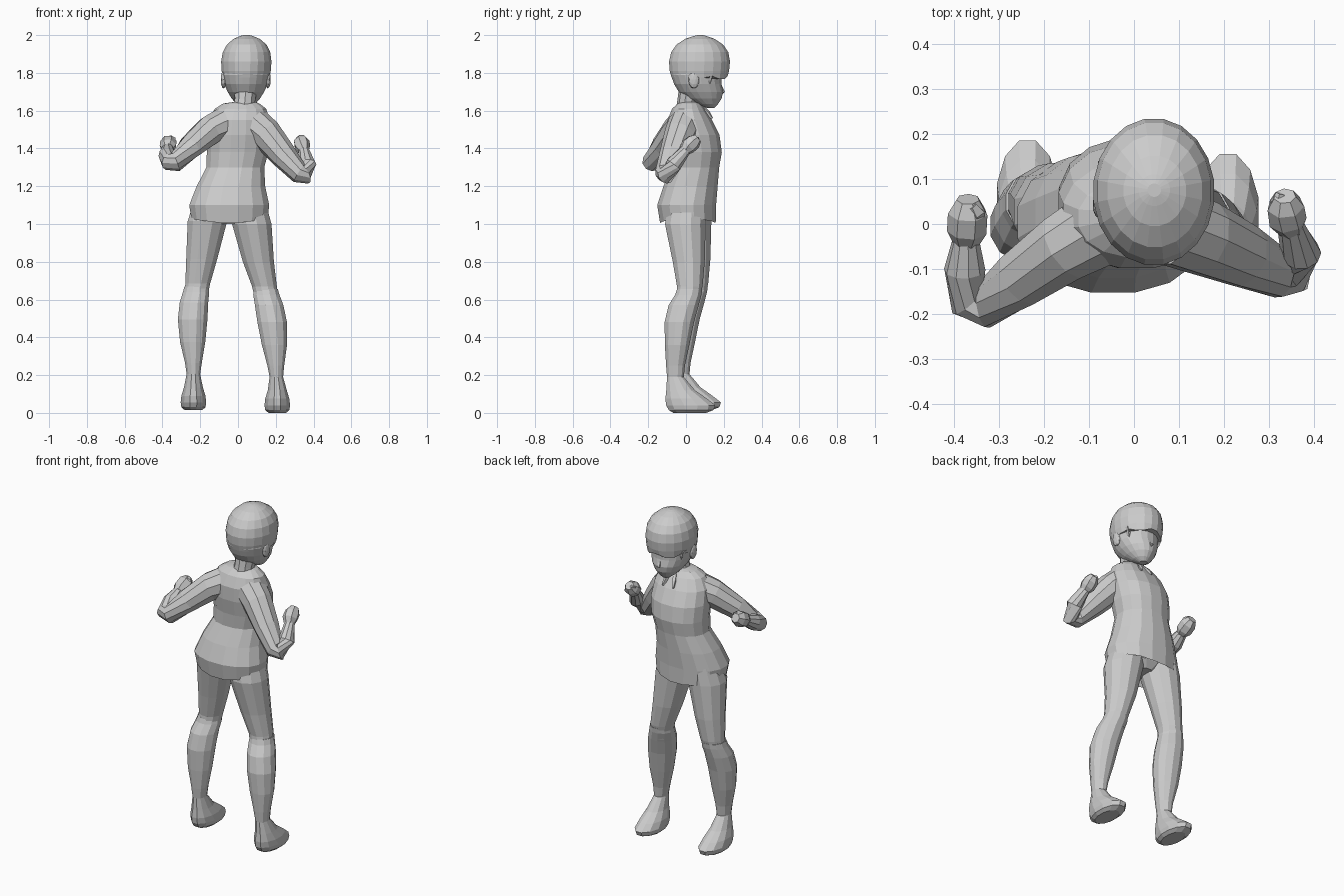
import bpy, bmesh, math
from mathutils import Vector


def finish(name, bm):
    bmesh.ops.recalc_face_normals(bm, faces=bm.faces[:])
    mesh = bpy.data.meshes.new(name)
    bm.to_mesh(mesh)
    bm.free()
    ob = bpy.data.objects.new(name, mesh)
    bpy.context.collection.objects.link(ob)
    return ob


def skin(name, rings):
    """Join rings of points with quads and cap both ends."""
    bm = bmesh.new()
    vs = [[bm.verts.new(p) for p in r] for r in rings]
    n = len(vs[0])
    for a, b in zip(vs, vs[1:]):
        for i in range(n):
            j = (i + 1) % n
            bm.faces.new((a[i], a[j], b[j], b[i]))
    bm.faces.new(vs[0][::-1])
    bm.faces.new(vs[-1])
    return finish(name, bm)


def spow(v, p):
    return math.copysign(abs(v) ** p, v)


def loft(name, rings, n=12, p=1.0, turn=0.5):
    """Level rings given as (z, x0, x1, y0, y1)."""
    out = []
    for z, x0, x1, y0, y1 in rings:
        ring = []
        for i in range(n):
            t = 2 * math.pi * (i + turn) / n
            ring.append(((x0 + x1) / 2 + (x1 - x0) / 2 * spow(math.cos(t), p),
                         (y0 + y1) / 2 + (y1 - y0) / 2 * spow(math.sin(t), p), z))
        out.append(ring)
    return skin(name, out)


def tube(name, pts, n=8):
    """Round tube through (x, y, z, radius)."""
    c = [Vector(q[:3]) for q in pts]
    out = []
    for i, q in enumerate(pts):
        d = (c[min(i + 1, len(c) - 1)] - c[i]).normalized() + (c[i] - c[max(i - 1, 0)]).normalized()
        d.normalize()
        u = d.cross(Vector((0.15, 0.1, 1)) if abs(d.z) < 0.9 else Vector((0, 1, 0))).normalized()
        w = d.cross(u)
        out.append([c[i] + q[3] * (u * math.cos(t) + w * math.sin(t))
                    for t in (2 * math.pi * (k + 0.5) / n for k in range(n))])
    return skin(name, out)


def blob(name, loc, scale):
    bm = bmesh.new()
    bmesh.ops.create_icosphere(bm, subdivisions=2, radius=1)
    for v in bm.verts:
        v.co = Vector(loc) + Vector([v.co[k] * scale[k] for k in range(3)])
    return finish(name, bm)


# Shirt with flared hem, waist, chest and sloping shoulders
shirt = loft("shirt", [
    (1.06, -0.22, 0.13, -0.11, 0.12),
    (1.015, -0.25, 0.16, -0.14, 0.16),
    (1.10, -0.262, 0.169, -0.155, 0.162),
    (1.20, -0.222, 0.147, -0.122, 0.17),
    (1.30, -0.17, 0.142, -0.08, 0.178),
    (1.38, -0.168, 0.163, -0.085, 0.192),
    (1.47, -0.17, 0.175, -0.10, 0.18),
    (1.55, -0.16, 0.172, -0.10, 0.14),
    (1.61, -0.125, 0.152, -0.075, 0.10),
    (1.638, -0.08, 0.115, -0.045, 0.078),
    (1.645, -0.03, 0.095, -0.03, 0.06)], n=16, p=0.92)
# Hem dips at the back and front, rises at the sides
for v in shirt.data.vertices:
    if 1.01 < v.co.z < 1.02:
        v.co.z += 0.025 * abs(v.co.x + 0.045) / 0.2 - 0.015

# Collar ties at the chest
for s in (-1, 1):
    tube("collar_tie", [(0.025 + s * 0.012, 0.08, 1.625, 0.012),
                        (0.025 + s * 0.028, 0.115, 1.59, 0.013),
                        (0.025 + s * 0.035, 0.138, 1.56, 0.006)], n=4)

# Sleeves and forearms, tapering to the wrist
tube("left_arm", [(-0.07, -0.005, 1.53, 0.09), (-0.15, -0.05, 1.495, 0.08),
                  (-0.25, -0.12, 1.41, 0.066), (-0.33, -0.178, 1.33, 0.054),
                  (-0.368, -0.168, 1.33, 0.046), (-0.375, -0.10, 1.365, 0.046),
                  (-0.372, -0.035, 1.40, 0.03)], n=10)
tube("right_arm", [(0.085, -0.005, 1.53, 0.09), (0.15, -0.03, 1.475, 0.085),
                   (0.24, -0.07, 1.365, 0.072), (0.325, -0.11, 1.268, 0.055),
                   (0.358, -0.108, 1.257, 0.046), (0.37, -0.065, 1.315, 0.045),
                   (0.347, -0.005, 1.39, 0.03)], n=10)

# Fists with thumbs
tube("left_fist", [(-0.372, -0.045, 1.395, 0.028), (-0.37, -0.015, 1.41, 0.045),
                   (-0.368, 0.025, 1.43, 0.045), (-0.368, 0.055, 1.445, 0.026)], n=7)
tube("right_fist", [(0.348, -0.012, 1.385, 0.028), (0.34, 0.01, 1.41, 0.043),
                    (0.336, 0.04, 1.435, 0.042), (0.334, 0.062, 1.455, 0.025)], n=7)
tube("left_thumb", [(-0.35, -0.01, 1.42, 0.018), (-0.35, 0.025, 1.45, 0.02),
                    (-0.36, 0.04, 1.46, 0.012)], n=5)
tube("right_thumb", [(0.32, 0.02, 1.42, 0.018), (0.32, 0.05, 1.445, 0.018),
                     (0.325, 0.068, 1.45, 0.01)], n=5)

# Hips hidden under the hem
loft("hips", [(1.0, -0.10, 0.02, -0.06, 0.08), (1.04, -0.19, 0.11, -0.08, 0.11),
              (1.15, -0.19, 0.11, -0.08, 0.12)])

# Thigh and boot profiles: (z, half width, back, front)
THIGH = [(1.10, 0.098, -0.09, 0.12), (1.0, 0.108, -0.105, 0.118), (0.8, 0.085, -0.063, 0.112),
         (0.67, 0.068, -0.04, 0.10), (0.58, 0.062, -0.045, 0.08)]
BOOT = [(0.655, 0.066, -0.04, 0.098), (0.625, 0.072, -0.05, 0.094), (0.57, 0.078, -0.085, 0.08),
        (0.48, 0.081, -0.106, 0.055), (0.36, 0.069, -0.104, 0.03), (0.25, 0.046, -0.097, 0.006),
        (0.19, 0.037, -0.092, 0.0), (0.12, 0.052, -0.097, 0.06), (0.075, 0.066, -0.103, 0.125),
        (0.04, 0.07, -0.10, 0.17), (0.015, 0.066, -0.085, 0.16), (0.0, 0.048, -0.06, 0.12)]


def leg(side, thigh_x, boot_x, dy, dz):
    for part, prof, xs in (("thigh", THIGH, thigh_x), ("boot", BOOT, boot_x)):
        loft(side + "_" + part, [(z + dz, x - w, x + w, b + dy, f + dy)
                                 for (z, w, b, f), x in zip(prof, xs)], n=12)


leg("left", (-0.14, -0.162, -0.192, -0.213, -0.225),
    (-0.22, -0.222, -0.233, -0.24, -0.24) + (-0.236,) * 7, 0.02, 0.015)
leg("right", (0.055, 0.073, 0.108, 0.14, 0.155),
    (0.147, 0.15, 0.165, 0.181, 0.193, 0.2, 0.203) + (0.208,) * 5, -0.01, 0)

# Neck and face, tilted slightly down
tube("neck", [(0.03, 0.01, 1.60, 0.064), (0.037, 0.012, 1.655, 0.057), (0.042, 0.03, 1.74, 0.065)], n=10)
loft("face", [
    (1.615, 0.02, 0.064, 0.11, 0.15),
    (1.635, -0.008, 0.092, 0.06, 0.17),
    (1.665, -0.035, 0.118, 0.0, 0.19),
    (1.70, -0.056, 0.14, -0.04, 0.198),
    (1.74, -0.074, 0.158, -0.064, 0.19),
    (1.79, -0.083, 0.168, -0.082, 0.19),
    (1.86, -0.07, 0.15, -0.07, 0.19)], n=20)
tube("nose", [(0.042, 0.185, 1.725, 0.008), (0.042, 0.198, 1.70, 0.011), (0.042, 0.185, 1.685, 0.006)], n=4)

# Hair cap with a stepped fringe overhanging the face
hair = loft("hair", [
    (1.775, -0.081, 0.168, -0.078, 0.222),
    (1.81, -0.088, 0.175, -0.088, 0.23),
    (1.86, -0.091, 0.179, -0.092, 0.235),
    (1.91, -0.082, 0.172, -0.08, 0.226),
    (1.95, -0.06, 0.152, -0.052, 0.198),
    (1.98, -0.024, 0.116, -0.005, 0.152),
    (1.995, 0.01, 0.08, 0.04, 0.11),
    (2.0, 0.03, 0.06, 0.06, 0.09)], n=20)
for i, v in enumerate(hair.data.vertices):
    if v.co.z < 1.78 and v.co.y > 0.1:
        v.co.z += 0.008 * (-1) ** (i // 2)

# Ears and side locks
for s in (-1, 1):
    blob("ear", (0.041 + s * 0.117, 0.042, 1.765), (0.016, 0.03, 0.048))
    tube("side_lock", [(0.042 + s * 0.108, 0.125, 1.80, 0.02),
                       (0.042 + s * 0.1, 0.125, 1.765, 0.014),
                       (0.042 + s * 0.09, 0.12, 1.73, 0.004)], n=4)
